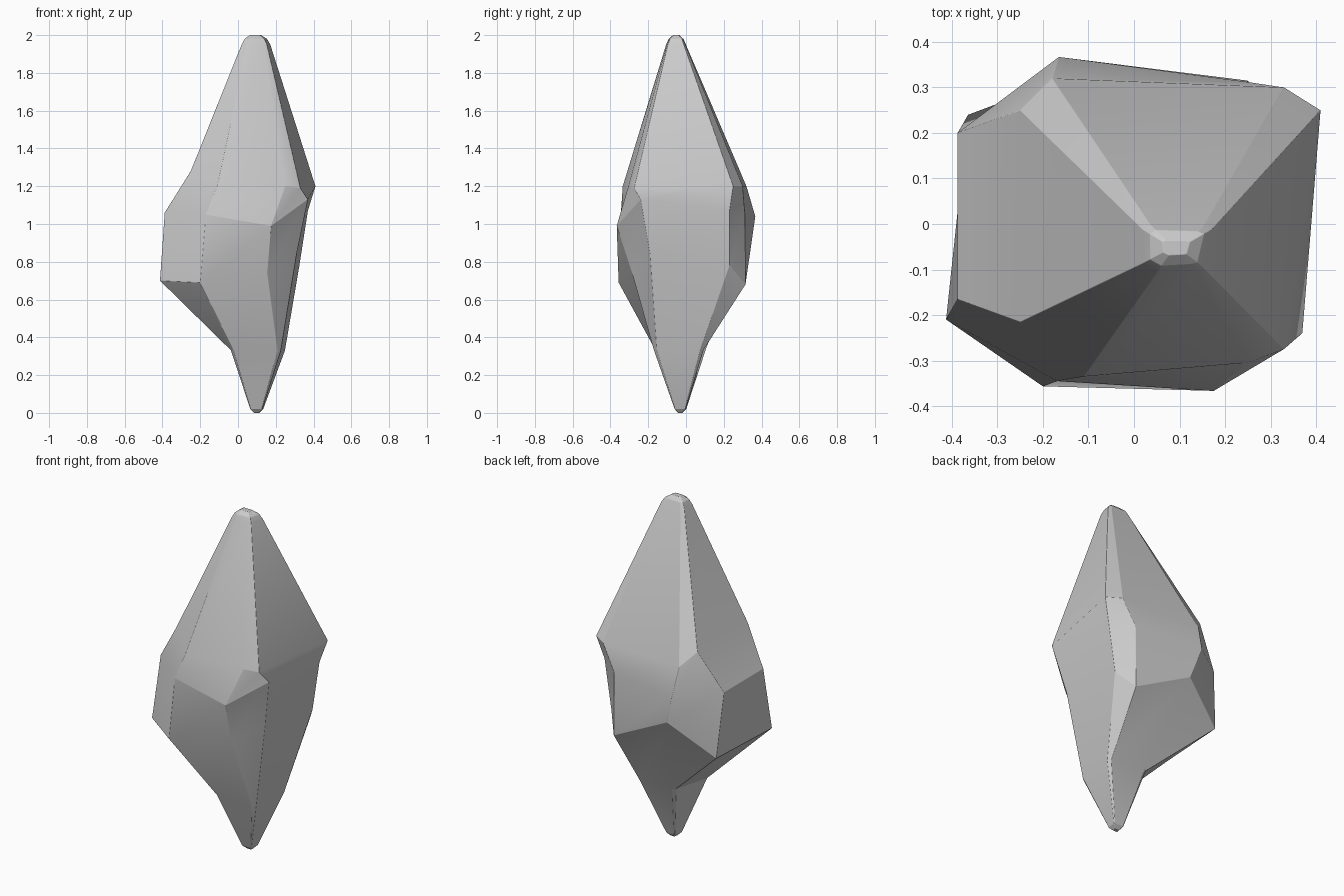
import bpy, bmesh
from mathutils import Vector

if "Cube" in bpy.data.objects:
    bpy.data.objects.remove(bpy.data.objects["Cube"])

# Faceted cross-sections of the crystal, each counter-clockwise from the left-front corner
shoulder = [(-.25, -.215, 1.28), (-.11, -.335, 1.2), (.25, -.305, 1.2), (.33, -.275, 1.19),
            (.41, .25, 1.2), (.33, .30, 1.2), (-.18, .32, 1.2), (-.25, .25, 1.28)]
belly = [(-.388, -.165, 1.06), (-.17, -.345, 1.05), (.175, -.367, .99), (.37, -.24, 1.13),
         (.37, .23, 1.07), (.25, .312, 1.05), (-.165, .367, 1.04), (-.388, .2, 1.06)]
waist = [(-.413, -.21, .70), (-.20, -.357, .69), (.155, -.285, .74), (.31, -.19, .84),
         (.325, .23, .78), (.25, .315, .68), (-.11, .335, .86), (-.365, .24, .68)]
stem_corners = [(-.04, -.16, .33), (.225, -.17, .33), (.25, .09, .33), (0, .11, .35)]


def split_corners(pts, f):
    """Cut each corner into two points, giving an eight-sided section."""
    out = []
    for i, p in enumerate(pts):
        p = Vector(p)
        out += [p.lerp(Vector(pts[i - 1]), f), p.lerp(Vector(pts[(i + 1) % 4]), f)]
    return out


def shrink(pts, centre, sx, sy, z):
    """Copy a section toward a tip at height z."""
    mid = sum((Vector(p) for p in pts), Vector()) / len(pts)
    return [Vector((centre[0] + (p[0] - mid.x) * sx,
                    centre[1] + (p[1] - mid.y) * sy, z)) for p in pts]


stem = split_corners(stem_corners, .06)
top, low = (.092, -.052), (.10, -.03)
rings = [shrink(stem, low, .1, .08, 0),
         shrink(stem, low, .24, .22, .02),
         stem, waist, belly, shoulder,
         shrink(shoulder, top, .23, .16, 1.95),
         shrink(shoulder, top, .18, .12, 1.98),
         shrink(shoulder, top, .09, .05, 2.0)]

# Skin the sections into one closed body
bm = bmesh.new()
loops = [[bm.verts.new(p) for p in r] for r in rings]
for a, b in zip(loops, loops[1:]):
    for i in range(8):
        j = (i + 1) % 8
        bm.faces.new((a[i], a[j], b[j], b[i]))
bm.faces.new(loops[0][::-1])
bm.faces.new(loops[-1])
bmesh.ops.recalc_face_normals(bm, faces=bm.faces)
mesh = bpy.data.meshes.new("crystal_rock")
bm.to_mesh(mesh)
bm.free()
rock = bpy.data.objects.new("crystal_rock", mesh)
bpy.context.collection.objects.link(rock)

# Slightly worn edges, smooth only across shallow angles
bev = rock.modifiers.new("worn_edges", 'BEVEL')
bev.width = .006
bev.segments = 2
bev.limit_method = 'ANGLE'
bev.angle_limit = .3
bpy.context.view_layer.objects.active = rock
rock.select_set(True)
bpy.ops.object.shade_smooth_by_angle(angle=.35)
